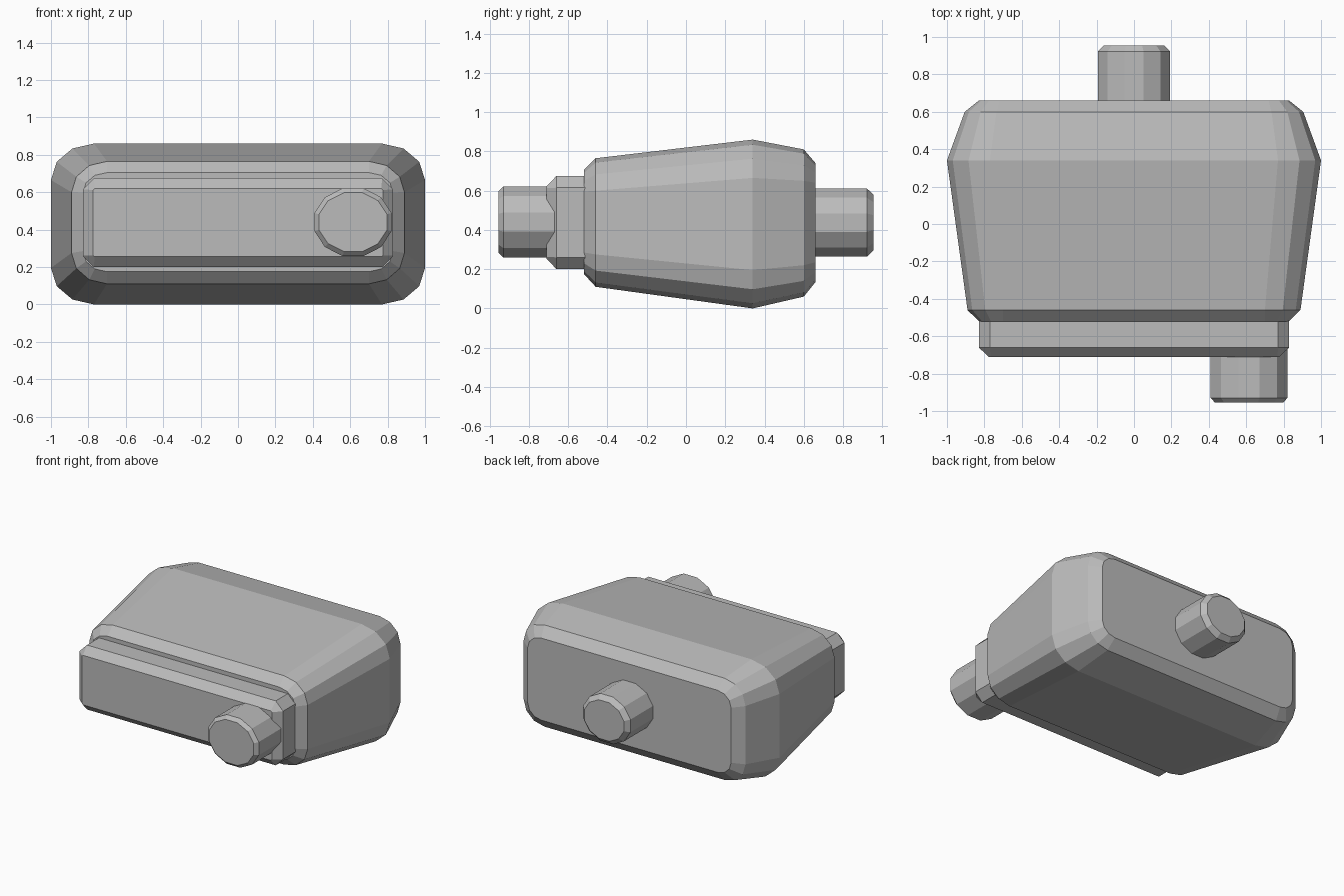
import bpy, bmesh
from math import sin, cos, pi, radians

cube = bpy.data.objects.get("Cube")
if cube:
    bpy.data.objects.remove(cube, do_unlink=True)

grey = bpy.data.materials.new("plain_grey")
grey.use_nodes = True
tone = (0.5, 0.5, 0.5, 1)
grey.diffuse_color = tone
grey.node_tree.nodes["Principled BSDF"].inputs["Base Color"].default_value = tone


def loft(name, rings):
    """Skin a list of equal-length point rings and cap both ends."""
    bm = bmesh.new()
    loops = [[bm.verts.new(p) for p in ring] for ring in rings]
    n = len(loops[0])
    for a, b in zip(loops, loops[1:]):
        for i in range(n):
            j = (i + 1) % n
            bm.faces.new((a[i], a[j], b[j], b[i]))
    bm.faces.new(loops[0])
    bm.faces.new(loops[-1])
    bmesh.ops.recalc_face_normals(bm, faces=bm.faces)
    mesh = bpy.data.meshes.new(name)
    bm.to_mesh(mesh)
    bm.free()
    mesh.materials.append(grey)
    obj = bpy.data.objects.new(name, mesh)
    bpy.context.collection.objects.link(obj)
    return obj


def rounded_ring(y, half, low, high, rx, rz, steps=3):
    """Rectangle in the x-z plane with faceted round corners."""
    pts = []
    corners = [(1, 1), (-1, 1), (-1, -1), (1, -1)]
    for quarter, (sx, sz) in enumerate(corners):
        cx = sx * (half - rx)
        cz = high - rz if sz > 0 else low + rz
        for k in range(steps + 1):
            a = pi / 2 * (quarter + k / steps)
            pts.append((cx + rx * cos(a), y, cz + rz * sin(a)))
    return pts


def round_ring(x, y, z, rx, rz, sides=12):
    angles = [2 * pi * i / sides + radians(15) for i in range(sides)]
    return [(x + rx * cos(a), y, z + rz * sin(a)) for a in angles]


# Main body, widest behind the middle
loft("body", [rounded_ring(*r) for r in (
    (-0.52, 0.83, 0.175, 0.705, 0.13, 0.11),
    (-0.46, 0.89, 0.11, 0.765, 0.19, 0.165),
    (0.34, 1.0, 0.0, 0.86, 0.23, 0.195),
    (0.60, 0.905, 0.06, 0.81, 0.17, 0.16),
    (0.66, 0.83, 0.135, 0.74, 0.11, 0.10))])

# Front plate with chamfered edges
loft("front_plate", [rounded_ring(*r, 1) for r in (
    (-0.45, 0.83, 0.20, 0.675, 0.06, 0.06),
    (-0.66, 0.83, 0.20, 0.675, 0.06, 0.06),
    (-0.712, 0.775, 0.255, 0.62, 0.008, 0.008))])


# Round plugs with a chamfered tip
def plug(name, x, z, rx, rz, start, tip, chamfer):
    edge = tip - chamfer if tip > 0 else tip + chamfer
    loft(name, [round_ring(x, start, z, rx, rz),
                round_ring(x, edge, z, rx, rz),
                round_ring(x, tip, z, rx - chamfer, rz - chamfer)])


plug("front_plug", 0.615, 0.44, 0.213, 0.188, -0.66, -0.955, 0.025)
plug("rear_plug", 0.0, 0.437, 0.20, 0.18, 0.6, 0.955, 0.033)
